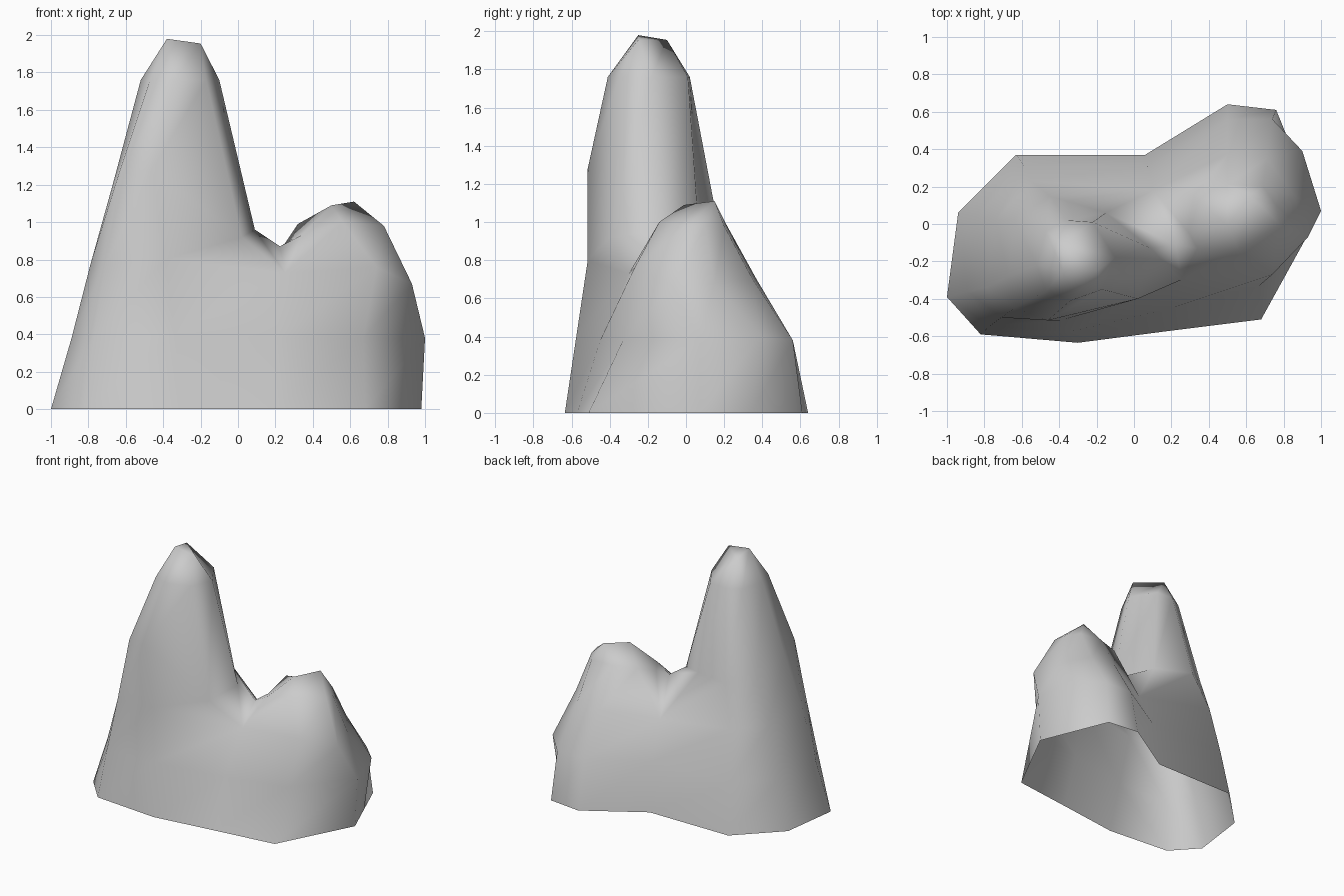
import bpy
import bmesh

default_cube = bpy.data.objects.get("Cube")
if default_cube:
    bpy.data.objects.remove(default_cube, do_unlink=True)

# Stone colour
stone = bpy.data.materials.new("stone_grey")
stone.use_nodes = True
stone_colour = (0.6, 0.6, 0.6, 1.0)
stone.diffuse_color = stone_colour
shader = stone.node_tree.nodes["Principled BSDF"]
shader.inputs["Base Color"].default_value = stone_colour
shader.inputs["Roughness"].default_value = 0.9

bm = bmesh.new()


def add_ring(points):
    """Add one closed ring of vertices."""
    return [bm.verts.new(point) for point in points]


def level_ring(height, outline):
    """Add a ring whose vertices share one height."""
    return add_ring([(x, y, height) for x, y in outline])


def summit_ring(*corners):
    """Add a ring gathered onto a few corners, each given with its share."""
    return add_ring([point for point, share in corners for _ in range(share)])


def bridge(lower, upper):
    """Join two rings of equal length with a band of faces."""
    count = len(lower)
    for i in range(count):
        j = (i + 1) % count
        face = bm.faces.new((lower[i], lower[j], upper[j], upper[i]))
        face.smooth = True


def build_peak(rim, rings):
    """Stack rings on a rim, one band at a time."""
    for ring in rings:
        bridge(rim, ring)
        rim = ring


# Foot of the rock, open underneath
foot = level_ring(0, [
    (-1, -.39), (-.82, -.59), (-.3, -.635), (.2, -.57), (.68, -.51), (.98, .07),
    (.87, .34), (.76, .61), (.5, .64), (.06, .37), (-.63, .37), (-.94, .06)])

# Lower flank
flank = add_ring([
    (-.89, -.36, .38), (-.77, -.545, .38), (-.34, -.575, .4), (.2, -.45, .38),
    (.67, -.33, .38), (1, .07, .38), (.9, .39, .4), (.74, .56, .38),
    (.5, .56, .38), (.08, .31, .38), (-.59, .31, .38), (-.84, .04, .38)])

# Shoulder where the two peaks begin
shoulder = add_ring([
    (-.79, -.34, .77), (-.71, -.5, .77), (-.39, -.515, .8), (.25, -.3, .73),
    (.74, -.27, .76), (.93, -.07, .67), (.86, .15, .68), (.71, .35, .7),
    (.5, .37, .7), (.1, .18, .66), (-.55, .23, .77), (-.74, .02, .77)])

bridge(foot, flank)
bridge(flank, shoulder)

# Saddle point divides the shoulder into one rim for each peak
saddle = bm.verts.new((.225, -.11, .87))
tall_rim = shoulder[9:] + shoulder[:4] + [saddle]
short_rim = shoulder[3:10] + [saddle]

# Tall peak with a three-cornered summit
build_peak(tall_rim, [
    add_ring([
        (-.15, .06, 1.05), (-.45, .15, 1.08), (-.64, .02, 1.12), (-.67, -.28, 1.2),
        (-.64, -.45, 1.25), (-.46, -.515, 1.28), (.02, -.4, .92), (.09, -.13, .96)]),
    level_ring(1.76, [
        (-.22, .01), (-.36, .02), (-.47, -.04), (-.52, -.22),
        (-.47, -.36), (-.34, -.41), (-.17, -.35), (-.1, -.18)])])
tall_neck = bm.verts[-8:] if isinstance(bm.verts, list) else list(bm.verts)[-8:]
tall_corners = [(-.38, -.1, 1.955), (-.38, -.25, 1.98), (-.2, -.25, 1.955)]
tall_top = summit_ring(*zip(tall_corners, (3, 3, 2)))
bridge(tall_neck, tall_top)
bm.faces.new(tall_top).smooth = True

# Short peak with a ridge for its summit
front_end, back_end = (.5, -.01, 1.09), (.62, .15, 1.11)
build_peak(short_rim, [
    add_ring([
        (.34, -.13, .93), (.56, -.14, 1), (.78, 0, .98), (.76, .1, .98),
        (.69, .2, .98), (.5, .21, .99), (.32, .15, .99), (.29, -.04, .91)]),
    summit_ring((front_end, 2), (back_end, 4), (front_end, 2))])

# Weld the gathered summit corners
bmesh.ops.remove_doubles(bm, verts=bm.verts[:], dist=0.001)

mesh = bpy.data.meshes.new("twin_peak_rock")
bm.to_mesh(mesh)
bm.free()
mesh.materials.append(stone)
rock = bpy.data.objects.new("twin_peak_rock", mesh)
bpy.context.collection.objects.link(rock)
